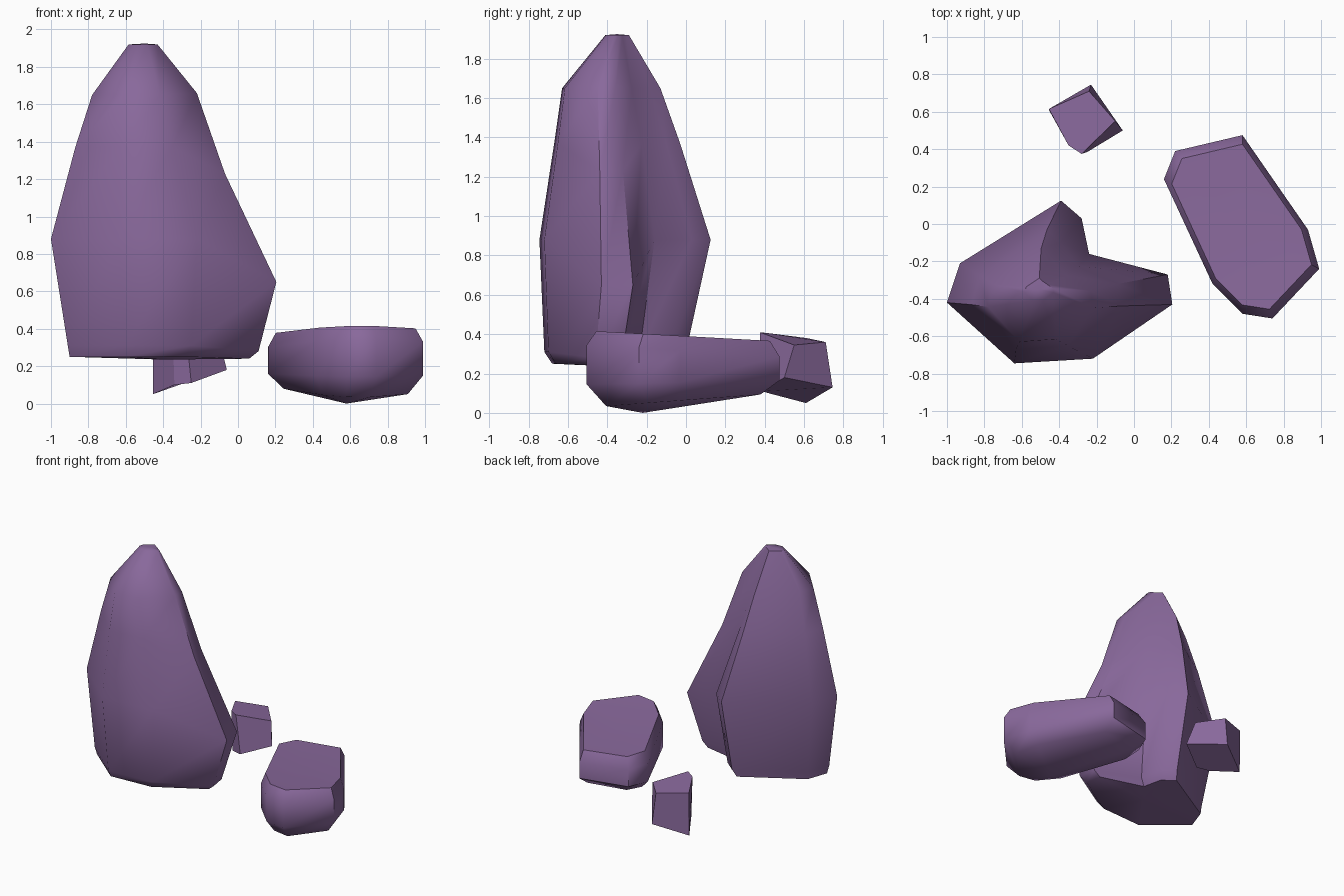
import bpy, bmesh, math

if "Cube" in bpy.data.objects:
    bpy.data.objects.remove(bpy.data.objects["Cube"])

stone = bpy.data.materials.new("purple stone")
stone.diffuse_color = (0.25, 0.14, 0.33, 1)
stone.use_nodes = True
stone.node_tree.nodes["Principled BSDF"].inputs["Base Color"].default_value = stone.diffuse_color


def loft(name, rings, low, high, angle):
    """Skin closed rings of points, bottom to top, capped by a face or a fan."""
    bm = bmesh.new()
    vs = [[bm.verts.new(p) for p in ring] for ring in rings]
    n = len(vs[0])
    for a, b in zip(vs, vs[1:]):
        for i in range(n):
            j = (i + 1) % n
            bm.faces.new((a[i], a[j], b[j], b[i]))
    for ring, tip in ((vs[0], low), (vs[-1], high)):
        if tip is None:
            bm.faces.new(ring)
        else:
            t = bm.verts.new(tip)
            for i in range(n):
                bm.faces.new((ring[i], ring[(i + 1) % n], t))
    bmesh.ops.recalc_face_normals(bm, faces=bm.faces)
    me = bpy.data.meshes.new(name)
    bm.to_mesh(me)
    bm.free()
    me.materials.append(stone)
    ob = bpy.data.objects.new(name, me)
    bpy.context.collection.objects.link(ob)
    bpy.ops.object.select_all(action='DESELECT')
    ob.select_set(True)
    bpy.context.view_layer.objects.active = ob
    bpy.ops.object.shade_smooth_by_angle(angle=math.radians(angle))


# Tall boulder: its widest outline, fitted into a smaller box at each height
NOTCH = 5
widest = [(-1, -.42), (-.64, -.745), (-.22, -.72), (.205, -.43), (.18, -.27),
          (-.24, -.16), (-.28, .03), (-.39, .125), (-.93, -.21)]


def boulder_ring(z, lobe_z, x0, x1, y0, y1, fill):
    ring = []
    for i, (x, y) in enumerate(widest):
        if i == NOTCH:  # the notch beside the right lobe closes towards the top
            x, y = x + (-.05 - x) * fill, y + (-.12 - y) * fill
        u, v = (x + 1) / 1.205, (y + .745) / .87
        ring.append((x0 + u * (x1 - x0), y0 + v * (y1 - y0), lobe_z if i in (3, 4) else z))
    return ring


boulder = [boulder_ring(*level) for level in (
    (.25, .24, -.90, .06, -.68, -.03, 0),
    (.31, .28, -.91, .11, -.72, .0, 0),
    (.88, .65, -1.0, .205, -.745, .125, 0),
    (1.37, 1.23, -.87, -.07, -.67, -.03, .5),
    (1.65, 1.66, -.78, -.22, -.63, -.13, .8),
    (1.92, 1.92, -.585, -.43, -.41, -.29, 1))]
loft("tall_boulder", boulder, (-.40, -.36, .235), (-.50, -.35, 1.925), 50)

# Flat slab: one outline at four heights, drawn in at the ends, with a sagging middle
outline = [(.16, .24), (.42, -.32), (.58, -.48), (.74, -.505),
           (.99, -.24), (.93, -.03), (.58, .475), (.22, .39)]


def slab_ring(scale, base, slope):
    return [(.58 + (x - .58) * scale, (y + .01) * scale - .01, base + slope * y)
            for x, y in outline]


slab = [slab_ring(.80, .065, .06), slab_ring(1, .155, .02),
        slab_ring(1, .315, -.06), slab_ring(.90, .39, -.05)]
loft("flat_slab", slab, (.58, -.22, 0), (.57, -.02, .375), 50)

# Small chunk: a skewed, tapered block with one cut corner
chunk = [
    [(-.455, .61, .05), (-.34, .42, .10), (-.25, .385, .11), (-.06, .50, .18), (-.23, .745, .13)],
    [(-.455, .615, .38), (-.35, .42, .405), (-.28, .375, .41), (-.10, .55, .345), (-.24, .71, .36)],
]
loft("small_chunk", chunk, None, None, 30)
